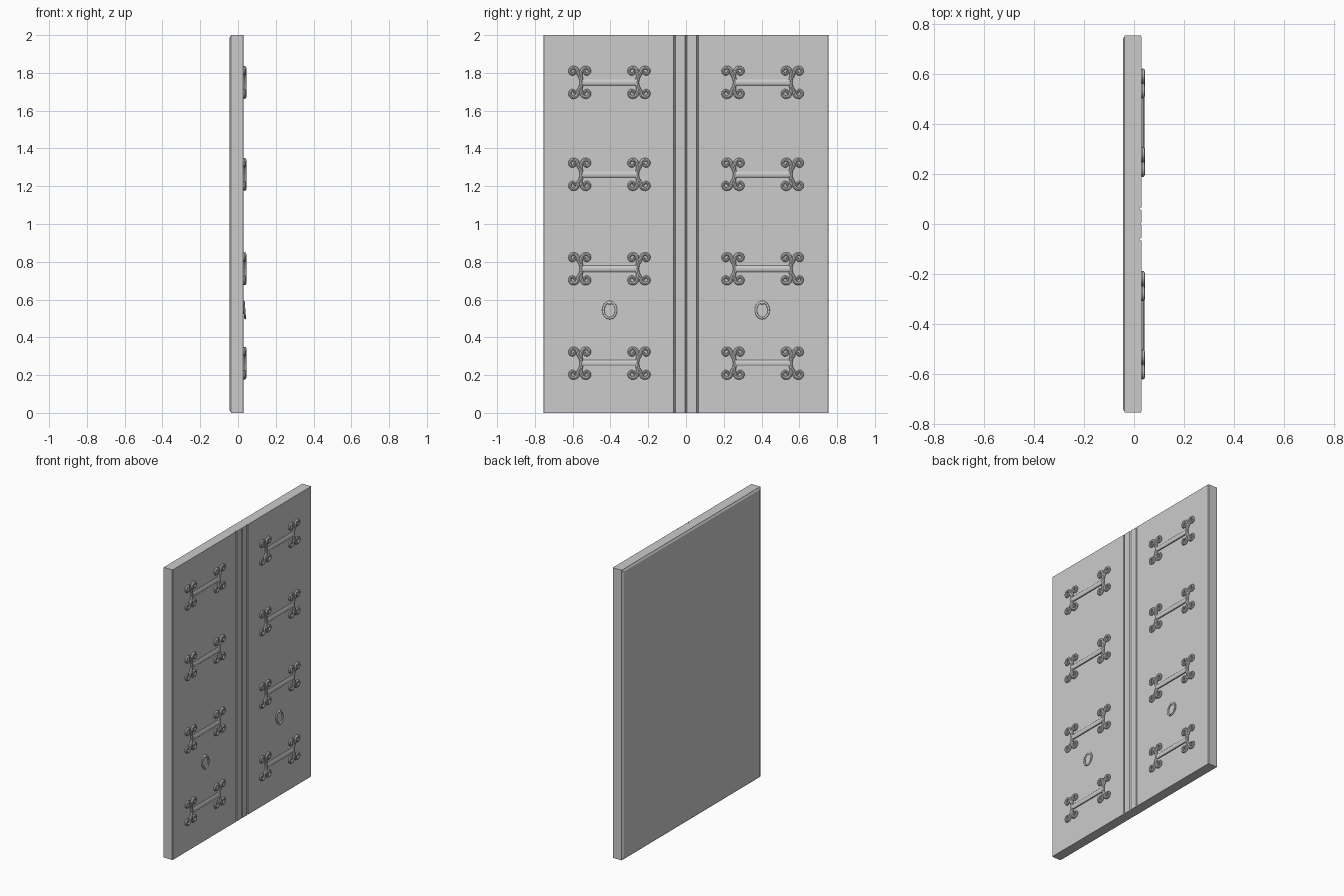
import bpy, bmesh, math
from mathutils import Matrix, Vector

if "Cube" in bpy.data.objects:
    bpy.data.objects.remove(bpy.data.objects["Cube"])

FRONT = 0.03  # x of the decorated face
HALF_W = 0.755


def new_object(name, bm):
    bmesh.ops.recalc_face_normals(bm, faces=bm.faces)
    me = bpy.data.meshes.new(name)
    bm.to_mesh(me)
    bm.free()
    ob = bpy.data.objects.new(name, me)
    bpy.context.collection.objects.link(ob)
    return ob


def smooth(ob, angle=40):
    bpy.ops.object.select_all(action='DESELECT')
    ob.select_set(True)
    bpy.context.view_layer.objects.active = ob
    bpy.ops.object.shade_smooth_by_angle(angle=math.radians(angle))


# Door slab: plan profile with meeting line and two grooves, extruded upward
half = [(0.0, FRONT - 0.005), (0.006, FRONT), (0.056, FRONT), (0.058, FRONT - 0.008),
        (0.064, FRONT - 0.008), (0.067, FRONT), (HALF_W - 0.004, FRONT),
        (HALF_W, FRONT - 0.003), (HALF_W, -0.038)]
outline = [(x, y) for y, x in half] + [(x, -y) for y, x in reversed(half[1:])]
bm = bmesh.new()
face = bm.faces.new([bm.verts.new((x, y, 0)) for x, y in outline])
ext = bmesh.ops.extrude_face_region(bm, geom=[face])
bmesh.ops.translate(bm, vec=(0, 0, 2), verts=[v for v in ext["geom"] if isinstance(v, bmesh.types.BMVert)])
new_object("door_slab", bm)

# Back panel with sloped edges
bm = bmesh.new()
rings = []
for x, inset in ((-0.037, 0.002), (-0.045, 0.014)):
    w = HALF_W - inset
    rings.append([bm.verts.new((x, y, z)) for y, z in
                  ((-w, inset), (w, inset), (w, 2 - inset), (-w, 2 - inset))])
for i in range(4):
    j = (i + 1) % 4
    bm.faces.new((rings[0][i], rings[0][j], rings[1][j], rings[1][i]))
bm.faces.new(rings[0])
bm.faces.new(rings[1])
new_object("back_panel", bm)


# Scrolled hinge strap, built around y = 0, z = 0
def volute(side, up, end):
    """Stem rising from the strap end and curling outward into a spiral."""
    pts = [(-0.010 * end, 0.0, 0.010), (-0.007 * end, 0.022 * up, 0.010),
           (0.005 * side, 0.042 * up, 0.010)]
    for i in range(19):
        t = i / 18
        a = math.pi - t * math.radians(400)
        r = 0.025 - 0.017 * t
        pts.append((side * (0.035 + r * math.cos(a)), up * (0.057 + r * math.sin(a)),
                    0.010 - 0.004 * t))
    return [(y + end * 0.157, z, r) for y, z, r in pts]


cu = bpy.data.curves.new("scrolls", 'CURVE')
cu.dimensions = '3D'
cu.bevel_depth = 1.0
cu.bevel_resolution = 2
cu.use_fill_caps = True
for end in (-1, 1):
    for up in (-1, 1):
        for side in (-1, 1):
            pts = volute(side, up, end)
            sp = cu.splines.new('POLY')
            sp.points.add(len(pts) - 1)
            for p, (y, z, r) in zip(sp.points, pts):
                p.co = (FRONT + 0.005, y, z, 1)
                p.radius = r
scroll = bpy.data.objects.new("scrolls", cu)
bpy.context.collection.objects.link(scroll)
bpy.ops.object.select_all(action='DESELECT')
scroll.select_set(True)
bpy.context.view_layer.objects.active = scroll
bpy.ops.object.convert(target='MESH')
scroll = bpy.context.view_layer.objects.active

# Strap bar with chamfered front edges, merged with the scrolls
bm = bmesh.new()
bm.from_mesh(scroll.data)
sect = [(FRONT - 0.003, -0.016), (FRONT + 0.007, -0.016), (FRONT + 0.012, -0.010),
        (FRONT + 0.012, 0.010), (FRONT + 0.007, 0.016), (FRONT - 0.003, 0.016)]
a = [bm.verts.new((x, -0.145, z)) for x, z in sect]
b = [bm.verts.new((x, 0.145, z)) for x, z in sect]
for i in range(6):
    j = (i + 1) % 6
    bm.faces.new((a[i], a[j], b[j], b[i]))
bm.faces.new(a)
bm.faces.new(b)
bpy.data.objects.remove(scroll)
strap = new_object("hinge_strap", bm)
smooth(strap)

heights = (0.263, 0.763, 1.263, 1.75)
for n, (y, z) in enumerate([(y, z) for y in (-0.406, 0.406) for z in heights]):
    ob = strap if n == 0 else strap.copy()
    if n:
        bpy.context.collection.objects.link(ob)
    ob.location = (0, y, z)

# Ring pulls: oval ring hanging from a small mount, bottom leaning outward
for side in (-1, 1):
    bm = bmesh.new()
    seg, tube = 24, 8
    loops = []
    for i in range(seg):
        t = 2 * math.pi * i / seg
        loop = []
        for k in range(tube):
            p = 2 * math.pi * k / tube
            r = 0.006 * math.cos(p)
            y, z = (0.034 + r) * math.cos(t), (0.043 + r) * math.sin(t)
            x = FRONT + 0.004 - 0.075 * z + 0.005 * math.sin(p)
            loop.append(bm.verts.new((x, y, z)))
        loops.append(loop)
    for i in range(seg):
        for k in range(tube):
            q, m = loops[(i + 1) % seg], (k + 1) % tube
            bm.faces.new((loops[i][k], q[k], q[m], loops[i][m]))
    ring = new_object("ring_pull", bm)
    ring.location = (0, side * 0.404, 0.544)
    smooth(ring, 60)

    bm = bmesh.new()
    bmesh.ops.create_uvsphere(bm, u_segments=12, v_segments=8, radius=1,
                              matrix=Matrix.Diagonal((0.008, 0.016, 0.010, 1)))
    mount = new_object("ring_mount", bm)
    mount.location = (FRONT, side * 0.404, 0.584)
    smooth(mount, 60)
